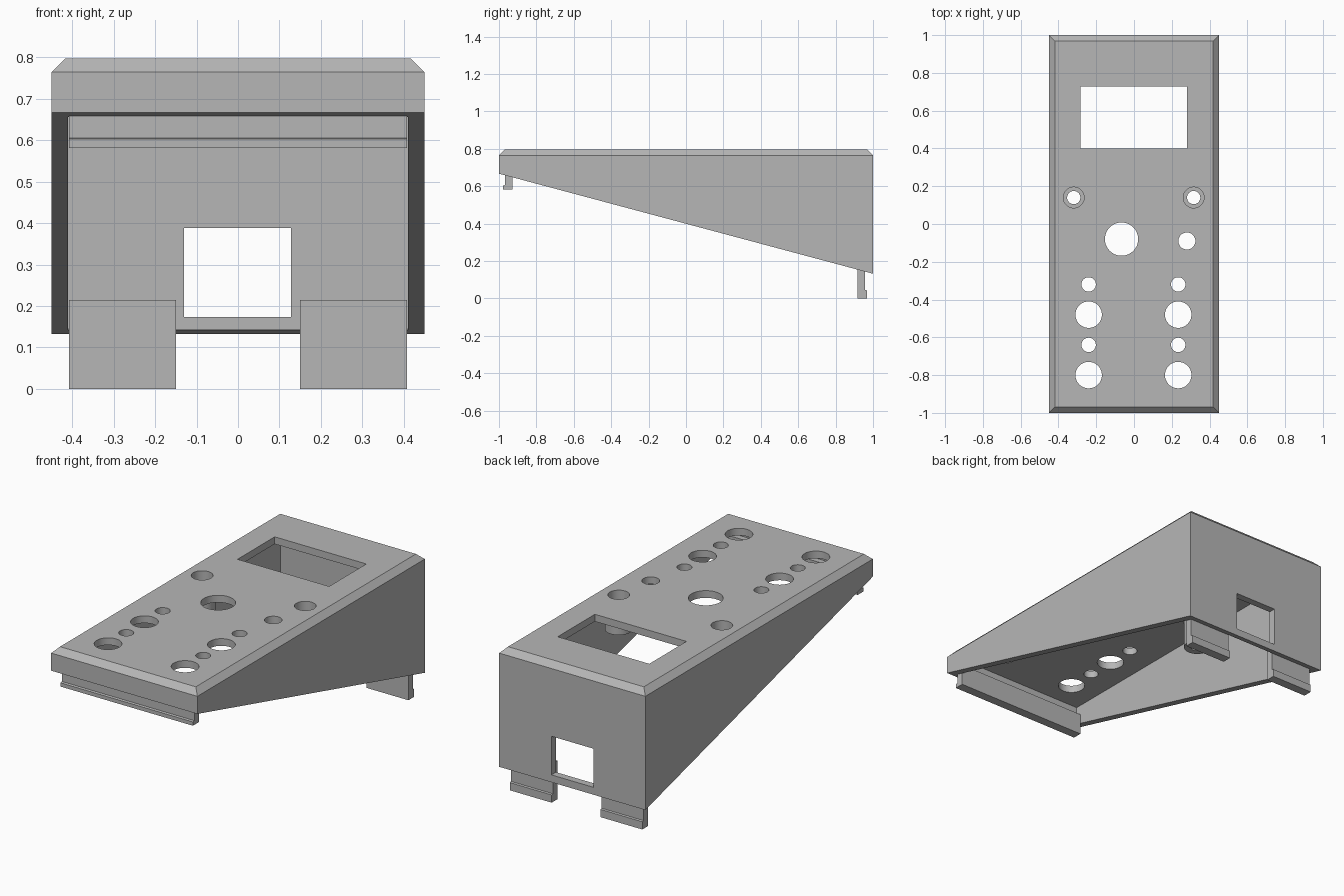
import bpy
import bmesh
import math

cube = bpy.data.objects.get("Cube")
if cube:
    bpy.data.objects.remove(cube, do_unlink=True)

GREY = (0.47, 0.47, 0.47, 1)
grey = bpy.data.materials.new("plain grey plastic")
grey.use_nodes = True
grey.diffuse_color = GREY
grey.node_tree.nodes["Principled BSDF"].inputs["Base Color"].default_value = GREY

W, L, TOP, WALL, BEVEL = 0.45, 1.0, 0.797, 0.04, 0.032
Z_FRONT, Z_BACK = 0.667, 0.132
CEILING = TOP - WALL


def make_object(name, bm):
    bmesh.ops.recalc_face_normals(bm, faces=bm.faces)
    mesh = bpy.data.meshes.new(name)
    bm.to_mesh(mesh)
    bm.free()
    mesh.materials.append(grey)
    obj = bpy.data.objects.new(name, mesh)
    bpy.context.collection.objects.link(obj)
    return obj


def box(name, x0, x1, y0, y1, z0, z1):
    bm = bmesh.new()
    bmesh.ops.create_cube(bm, size=1)
    for v in bm.verts:
        v.co.x = x1 if v.co.x > 0 else x0
        v.co.y = y1 if v.co.y > 0 else y0
        v.co.z = z1 if v.co.z > 0 else z0
    return make_object(name, bm)


def cylinder(name, x, y, r, z0, z1):
    bm = bmesh.new()
    bmesh.ops.create_cone(bm, cap_ends=True, segments=64, radius1=r, radius2=r, depth=z1 - z0)
    bmesh.ops.translate(bm, vec=(x, y, (z0 + z1) / 2), verts=bm.verts)
    return make_object(name, bm)


def cut(target, cutter):
    mod = target.modifiers.new("cut", 'BOOLEAN')
    mod.operation = 'DIFFERENCE'
    mod.solver = 'EXACT'
    mod.object = cutter
    bpy.context.view_layer.objects.active = target
    bpy.ops.object.modifier_apply(modifier=mod.name)
    bpy.data.objects.remove(cutter, do_unlink=True)


def side_profile_prism(name, profile, x0, x1):
    bm = bmesh.new()
    face = bm.faces.new([bm.verts.new((x0, y, z)) for y, z in profile])
    out = bmesh.ops.extrude_face_region(bm, geom=[face])
    moved = [g for g in out["geom"] if isinstance(g, bmesh.types.BMVert)]
    bmesh.ops.translate(bm, vec=(x1 - x0, 0, 0), verts=moved)
    return make_object(name, bm)


# Wedge-shaped case with a chamfered upper rim
bm = bmesh.new()
rings = []
for inset, z_front, z_back in ((0, Z_FRONT, Z_BACK), (0, TOP - BEVEL, TOP - BEVEL), (BEVEL, TOP, TOP)):
    x, y = W - inset, L - inset
    rings.append([bm.verts.new(p) for p in
                  ((-x, -y, z_front), (x, -y, z_front), (x, y, z_back), (-x, y, z_back))])
for low, high in zip(rings, rings[1:]):
    for i in range(4):
        j = (i + 1) % 4
        bm.faces.new((low[i], low[j], high[j], high[i]))
bm.faces.new(rings[0])
bm.faces.new(rings[-1])
case = make_object("case_shell", bm)

# Hollow interior, screen window and rear port
cut(case, box("cavity", -W + WALL, W - WALL, -L + WALL, L - WALL, -0.5, CEILING))
cut(case, box("screen_cut", -0.283, 0.281, 0.40, 0.727, 0.7, 0.9))
cut(case, box("port_cut", -0.13, 0.128, 0.9, 1.1, 0.173, 0.388))

# Control holes in the top panel
holes = [(-0.066, -0.08, 0.088), (0.28, -0.09, 0.045)]
for x in (-0.24, 0.234):
    holes += [(x, -0.32, 0.038), (x, -0.48, 0.07), (x, -0.64, 0.038), (x, -0.80, 0.07)]
SCREWS = [(-0.319, 0.14), (0.316, 0.14)]
holes += [(x, y, 0.055) for x, y in SCREWS]
for x, y, r in holes:
    cut(case, cylinder("hole_cut", x, y, r, 0.7, 0.9))

# Counterbored screw bosses under the panel
bosses = []
for side, (x, y) in zip(("right", "left"), SCREWS):
    boss = cylinder("screw_boss_" + side, x, y, 0.07, 0.605, CEILING)
    cut(boss, cylinder("counterbore", x, y, 0.055, 0.64, 0.9))
    cut(boss, cylinder("screw_bore", x, y, 0.035, 0.5, 0.9))
    bosses.append(boss)

# Snap tabs with an outward lip along the lower edge
side_profile_prism("front_snap_tab", [
    (-0.927, 0.582), (-0.979, 0.582), (-0.979, 0.603), (-0.967, 0.606),
    (-0.967, 0.67), (-0.959, 0.70), (-0.927, 0.70)], -0.408, 0.408)
for side, x0, x1 in (("right", -0.408, -0.15), ("left", 0.15, 0.408)):
    side_profile_prism("rear_snap_tab_" + side, [
        (0.916, 0), (0.967, 0), (0.967, 0.043), (0.957, 0.046),
        (0.957, 0.15), (0.961, 0.16), (0.961, 0.215), (0.916, 0.215)], x0, x1)

# Smooth round walls, crisp edges elsewhere
bpy.ops.object.select_all(action='DESELECT')
for obj in [case] + bosses:
    obj.select_set(True)
bpy.context.view_layer.objects.active = case
bpy.ops.object.shade_smooth_by_angle(angle=math.radians(30))
